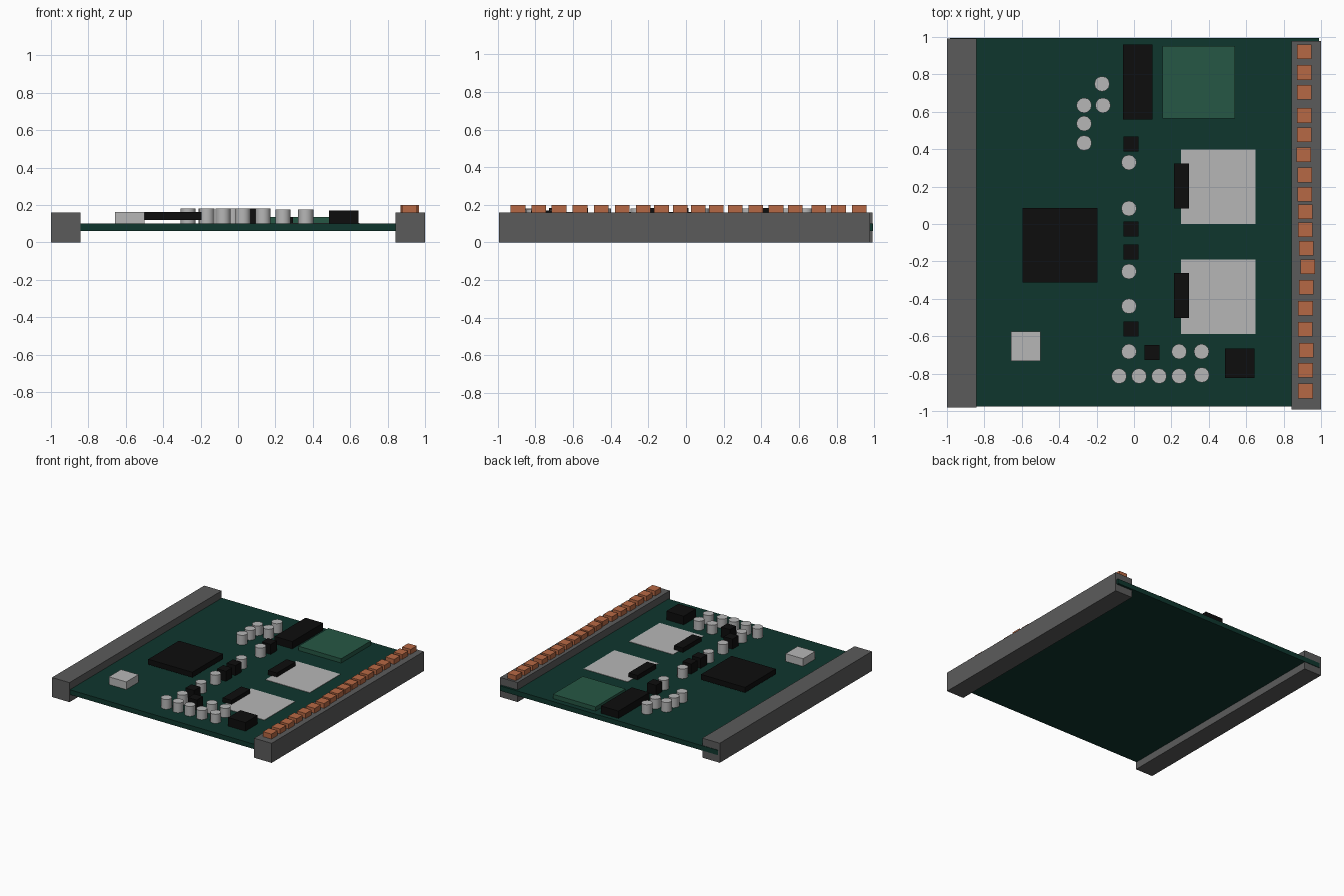
import bpy, math


def material(name, rgb):
    m = bpy.data.materials.new(name)
    m.diffuse_color = (*rgb, 1)
    return m


RAIL = material("rail grey", (0.105, 0.105, 0.105))
BOARD = material("board green", (0.0048, 0.037, 0.027))
PLATE = material("module green", (0.019, 0.095, 0.058))
BLACK = material("chip black", (0.004, 0.004, 0.004))
LIGHT = material("light metal", (0.47, 0.47, 0.47))
COPPER = material("copper", (0.47, 0.14, 0.058))


def box(name, x0, x1, y0, y1, z0, z1, mat):
    v = [(x, y, z) for x in (x0, x1) for y in (y0, y1) for z in (z0, z1)]
    f = [(0, 1, 3, 2), (4, 6, 7, 5), (0, 4, 5, 1),
         (2, 3, 7, 6), (0, 2, 6, 4), (1, 5, 7, 3)]
    me = bpy.data.meshes.new(name)
    me.from_pydata(v, [], f)
    me.materials.append(mat)
    ob = bpy.data.objects.new(name, me)
    bpy.context.collection.objects.link(ob)
    return ob


def capacitor(name, x, y, top):
    bpy.ops.mesh.primitive_cylinder_add(vertices=12, radius=0.041, depth=top - 0.095,
                                        location=(x, y, (top + 0.095) / 2))
    ob = bpy.context.object
    ob.name = name
    ob.data.materials.append(LIGHT)
    bpy.ops.object.shade_smooth_by_angle(angle=math.radians(40))


# Board and the two side rails it slots into
box("circuit_board", -0.985, 0.99, -0.975, 0.995, 0.06, 0.10, BOARD)
box("left_rail", -1, -0.842, -0.98, 0.991, 0, 0.16, RAIL)
box("right_rail", 0.842, 1, -0.993, 0.978, 0, 0.16, RAIL)

# Row of copper contacts, slightly uneven
pads = [(.91, .92), (.91, .81), (.91, .705), (.91, .58), (.91, .478), (.907, .37),
        (.912, .262), (.912, .16), (.915, .065), (.915, -.03), (.92, -.13), (.928, -.228),
        (.92, -.338), (.917, -.45), (.915, -.563), (.92, -.675), (.917, -.782), (.917, -.893)]
for i, (x, y) in enumerate(pads):
    box(f"contact_{i}", x - .039, x + .039, y - .039, y + .039, 0.14, 0.20, COPPER)

# Large chips and modules
box("main_chip", -0.595, -0.195, -0.313, 0.085, 0.12, 0.163, BLACK)
box("crystal_box", -0.658, -0.5, -0.733, -0.575, 0.095, 0.163, LIGHT)
box("long_chip", -0.06, 0.10, 0.56, 0.96, 0.095, 0.16, BLACK)
box("green_module", 0.153, 0.54, 0.565, 0.952, 0.095, 0.135, PLATE)
box("corner_chip", 0.487, 0.645, -0.824, -0.666, 0.095, 0.17, BLACK)

# Two metal heat plates, each with a driver chip
for i, dy in enumerate((0, -0.587)):
    box(f"heat_plate_{i}", 0.25, 0.65, 0.0 + dy, 0.398 + dy, 0.095, 0.103, LIGHT)
    box(f"driver_chip_{i}", 0.213, 0.294, 0.084 + dy, 0.324 + dy, 0.095, 0.136, BLACK)

# Small cube components
for i, (x, y) in enumerate([(-.016, .428), (-.016, -.027), (-.016, -.15),
                            (-.016, -.562), (.096, -.688)]):
    box(f"small_cube_{i}", x - .04, x + .04, y - .04, y + .04, 0.095, 0.182, BLACK)

# Capacitor cans
caps = [(-.171, .749), (-.267, .634), (-.166, .634), (-.267, .537), (-.267, .433),
        (-.027, .329), (-.027, .083), (-.027, -.254), (-.027, -.439), (-.027, -.682),
        (-.08, -.813), (.027, -.813), (.134, -.813), (.241, -.813),
        (.362, -.807), (.361, -.682), (.241, -.682)]
for i, (x, y) in enumerate(caps):
    capacitor(f"capacitor_{i}", x, y, 0.175 if x > .2 else 0.18)
